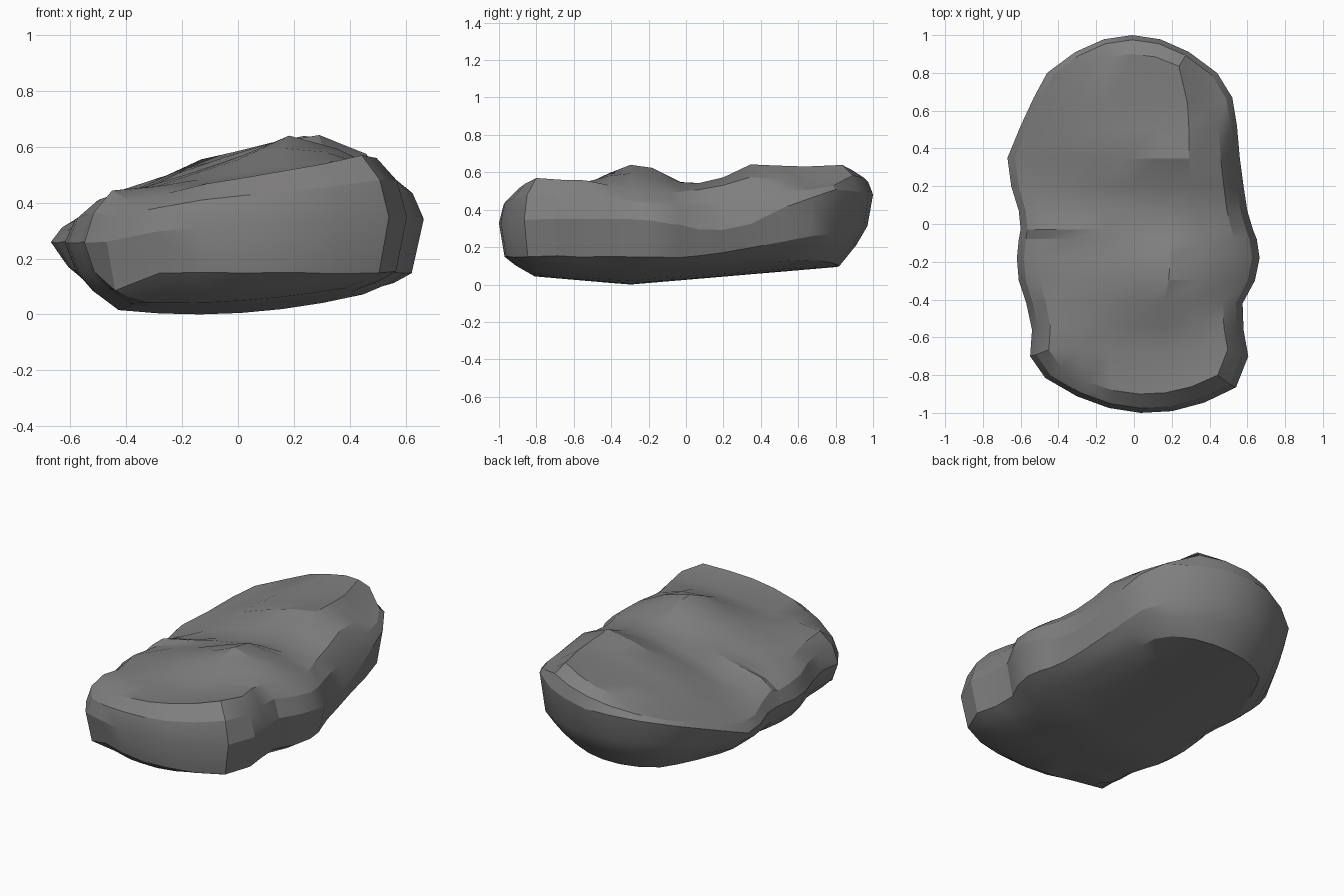
import bpy
import bmesh
import math
import random

cube = bpy.data.objects.get("Cube")
if cube:
    bpy.data.objects.remove(cube, do_unlink=True)

random.seed(4)

# Cross-sections, front to back:
# y, right edge x, left edge x, five top heights across
SECTIONS = [
    (-.84, -.47, .54, .41, .47, .52, .54, .565),
    (-.7, -.55, .605, .44, .47, .50, .53, .565),
    (-.56, -.54, .58, .43, .48, .53, .55, .56),
    (-.42, -.57, .575, .42, .50, .60, .58, .53),
    (-.3, -.61, .64, .41, .51, .635, .59, .51),
    (-.18, -.62, .665, .39, .50, .62, .57, .50),
    (-.08, -.61, .65, .38, .49, .57, .55, .50),
    (-.03, -.60, .63, .41, .49, .55, .54, .50),
    (.07, -.61, .60, .37, .46, .53, .54, .51),
    (.2, -.65, .58, .33, .47, .56, .57, .53),
    (.35, -.67, .56, .34, .51, .62, .64, .57),
    (.52, -.60, .545, .38, .52, .60, .63, .56),
    (.67, -.53, .52, .42, .53, .60, .635, .53),
    (.8, -.46, .44, .45, .55, .62, .645, .55),
]
HEIGHT_COLUMNS = (0, 2, 4, 5, 6)
COLUMNS = 7
LAST_ROW = len(SECTIONS) - 1
LAST_COLUMN = COLUMNS - 1


def outline(row, column):
    """Plan position on the widest contour, with rounded front and back ends."""
    y, right, left = SECTIONS[row][:3]
    across = column / LAST_COLUMN
    bulge = 1 - (2 * across - 1) ** 2
    if row == 0:
        y -= .16 * bulge + .05 * (across - .5)
    elif row == LAST_ROW:
        y += .2 * bulge
    return right + (left - right) * across, y


def inset(row, column, factor_x, factor_y):
    x, y = outline(row, column)
    return x * factor_x, y * (1 - (1 - factor_y) * y * y)


def top_height(row, column):
    heights = SECTIONS[row][3:]
    index = max(i for i, c in enumerate(HEIGHT_COLUMNS[:-1]) if c <= column)
    start, end = HEIGHT_COLUMNS[index:index + 2]
    blend = (column - start) / (end - start)
    return heights[index] * (1 - blend) + heights[index + 1] * blend


def waist_height(row, column):
    y = SECTIONS[row][0]
    across = column / LAST_COLUMN
    side_dip = .07 * across * max(0, 1 - abs(y - .15) / .35)
    return .26 + .09 * math.sqrt(across) + .35 * max(0, y - .35) - side_dip


def shoulder_height(row, column):
    waist = waist_height(row, column)
    return waist + .6 * (top_height(row, column) - waist)


def chine_height(row, column):
    x, y = outline(row, column)
    corner_dip = .4 * max(0, -x - .3) if row == 0 else 0
    return .15 + .18 * max(0, y - .1) - corner_dip


def bottom_height(row, column):
    x, y = inset(row, column, .7, .82)
    return .085 * abs(y + .3) + .2 * (x + .15) ** 2


def bilge_height(row, column):
    return (chine_height(row, column) + bottom_height(row, column)) / 2


def add_vertex(bm, row, column, factors, height, rough):
    x, y = inset(row, column, *factors)
    z = height(row, column) + random.uniform(-rough, rough)
    return bm.verts.new((x, y, z))


def add_sheet(bm, factors, height, rough):
    """Grid of vertices over the whole plan, joined into faces."""
    sheet = {}
    for row in range(LAST_ROW + 1):
        for column in range(COLUMNS):
            sheet[row, column] = add_vertex(bm, row, column, factors, height, rough)
    for row in range(LAST_ROW):
        for column in range(LAST_COLUMN):
            bm.faces.new((sheet[row, column], sheet[row, column + 1],
                          sheet[row + 1, column + 1], sheet[row + 1, column]))
    return sheet


# Walk once round the border of the grid
border = [(0, c) for c in range(LAST_COLUMN)]
border += [(r, LAST_COLUMN) for r in range(LAST_ROW)]
border += [(LAST_ROW, c) for c in range(LAST_COLUMN, 0, -1)]
border += [(r, 0) for r in range(LAST_ROW, 0, -1)]

# Top and underside sheets, joined by the side wall rings
bm = bmesh.new()
top = add_sheet(bm, (.82, .9), top_height, .006)
bottom = add_sheet(bm, (.7, .82), bottom_height, 0)
rings = [[top[key] for key in border]]
for factors, height in (
    ((.94, .975), shoulder_height),
    ((1, 1), waist_height),
    ((.935, .97), chine_height),
    ((.84, .91), bilge_height),
):
    rings.append([add_vertex(bm, r, c, factors, height, .005) for r, c in border])
rings.append([bottom[key] for key in border])

for upper, lower in zip(rings, rings[1:]):
    for i in range(len(border)):
        k = (i + 1) % len(border)
        bm.faces.new((upper[i], upper[k], lower[k], lower[i]))

# Rest the stone on the ground
lowest = min(v.co.z for v in bm.verts)
bmesh.ops.translate(bm, verts=bm.verts[:], vec=(0, 0, -lowest))
bmesh.ops.recalc_face_normals(bm, faces=bm.faces[:])

mesh = bpy.data.meshes.new("rock")
bm.to_mesh(mesh)
bm.free()
rock = bpy.data.objects.new("rock", mesh)
bpy.context.collection.objects.link(rock)

# Plain stone colour
stone = bpy.data.materials.new("stone grey")
stone.use_nodes = True
colour = (.22, .215, .215, 1)
stone.diffuse_color = colour
stone.node_tree.nodes["Principled BSDF"].inputs["Base Color"].default_value = colour
mesh.materials.append(stone)

# Soft facets with crisp ridges
bpy.ops.object.select_all(action="DESELECT")
rock.select_set(True)
bpy.context.view_layer.objects.active = rock
bpy.ops.object.shade_smooth_by_angle(angle=math.radians(24))
